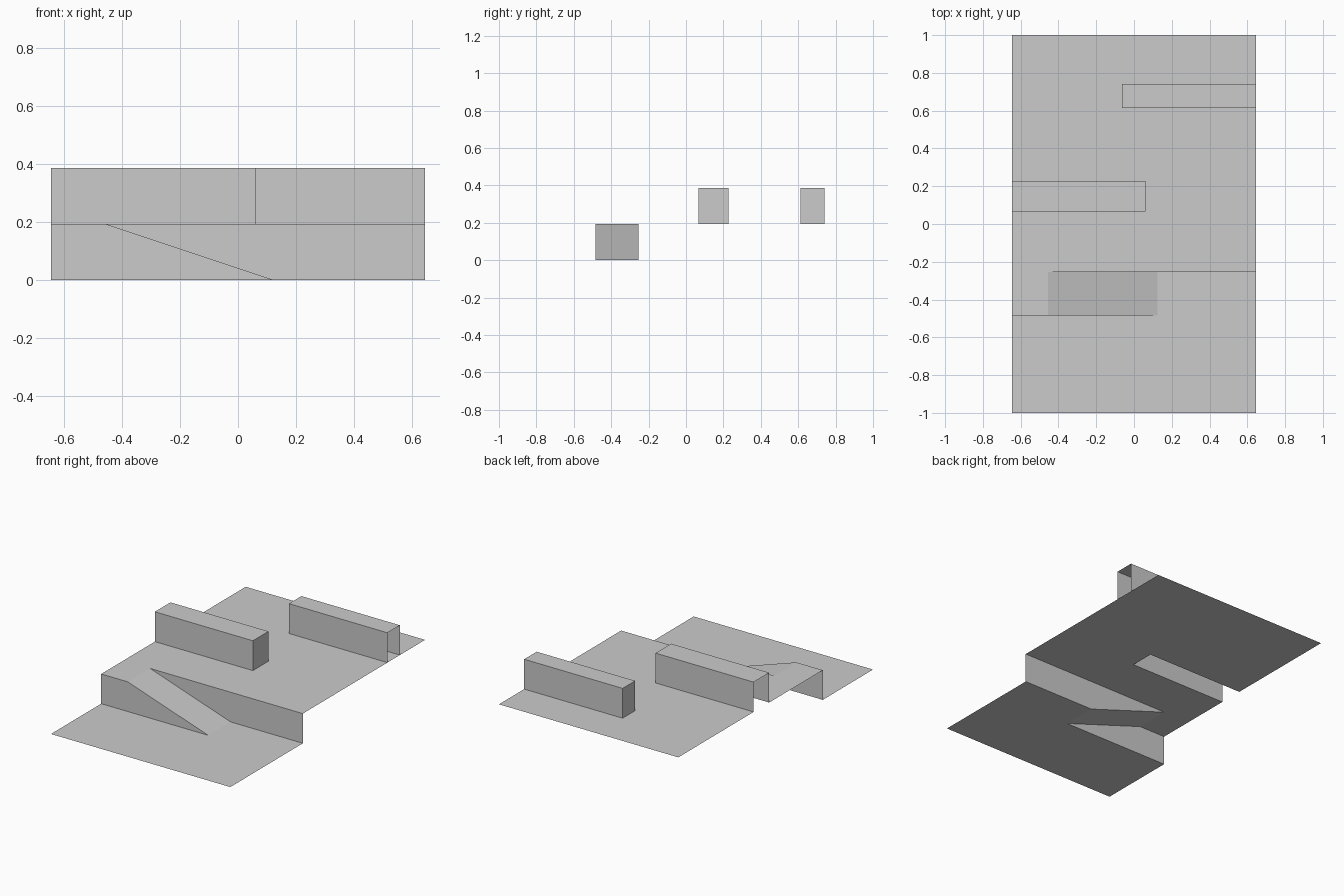
import bpy

if "Cube" in bpy.data.objects:
    bpy.data.objects.remove(bpy.data.objects["Cube"])

X = 0.645             # half width of the field
STEP, TOP = 0.193, 0.387   # upper floor height, barrier top height
Y0, Y1 = -0.484, -0.255    # front and back edges of the ramp
R0, R1 = -0.455, 0.125     # top and foot of the ramp
B0, B1, BX = 0.067, 0.227, 0.06    # left barrier depth range and closed end
C0, C1, CX = 0.613, 0.741, -0.063  # right barrier depth range and closed end

grey = bpy.data.materials.new("plain_grey")
grey.diffuse_color = (0.6, 0.6, 0.6, 1)
grey.use_nodes = True
grey.node_tree.nodes["Principled BSDF"].inputs["Base Color"].default_value = grey.diffuse_color


def sheet(name, polygons):
    """Make one object from flat polygons given as corner lists."""
    verts, faces = [], []
    for poly in polygons:
        faces.append(range(len(verts), len(verts) + len(poly)))
        verts.extend(poly)
    mesh = bpy.data.meshes.new(name)
    mesh.from_pydata(verts, [], [list(f) for f in faces])
    mesh.materials.append(grey)
    mesh.update()
    obj = bpy.data.objects.new(name, mesh)
    bpy.context.collection.objects.link(obj)


def level(outline, z):
    return [(x, y, z) for x, y in outline]


def upright(outline, y):
    return [(x, y, z) for x, z in outline]


# Lower floor, running back beside the ramp foot
sheet("lower_floor", [level([(-X, -1), (X, -1), (X, Y1), (R1, Y1),
                             (R1, Y0), (-X, Y0)], 0)])

# Upper floor, running forward beside the ramp top, open below the left barrier
sheet("upper_floor", [level([(-X, Y0), (R0, Y0), (R0, Y1), (X, Y1), (X, 1),
                             (-X, 1), (-X, B1), (BX, B1), (BX, B0),
                             (-X, B0)], STEP)])

# Sloping strip joining the floors
sheet("ramp", [[(R0, Y0, STEP), (R1, Y0, 0), (R1, Y1, 0), (R0, Y1, STEP)]])

# Step walls below and above the slope
sheet("front_step_wall", [upright([(-X, 0), (R1, 0), (R0, STEP), (-X, STEP)], Y0)])
sheet("back_step_wall", [upright([(R1, 0), (X, 0), (X, STEP), (R0, STEP)], Y1)])


def barrier(name, closed, opened, y0, y1):
    """Hollow wall: two sides, a top and one end cap."""
    a, b = min(closed, opened), max(closed, opened)
    front = upright([(a, STEP), (b, STEP), (b, TOP), (a, TOP)], y0)
    back = upright([(b, STEP), (a, STEP), (a, TOP), (b, TOP)], y1)
    top = level([(a, y0), (b, y0), (b, y1), (a, y1)], TOP)
    cap = [(closed, y0, STEP), (closed, y1, STEP), (closed, y1, TOP), (closed, y0, TOP)]
    if closed < opened:
        cap.reverse()
    sheet(name, [front, back, top, cap])


# Two barriers standing on the upper floor
barrier("left_barrier", BX, -X, B0, B1)
barrier("right_barrier", CX, X, C0, C1)
